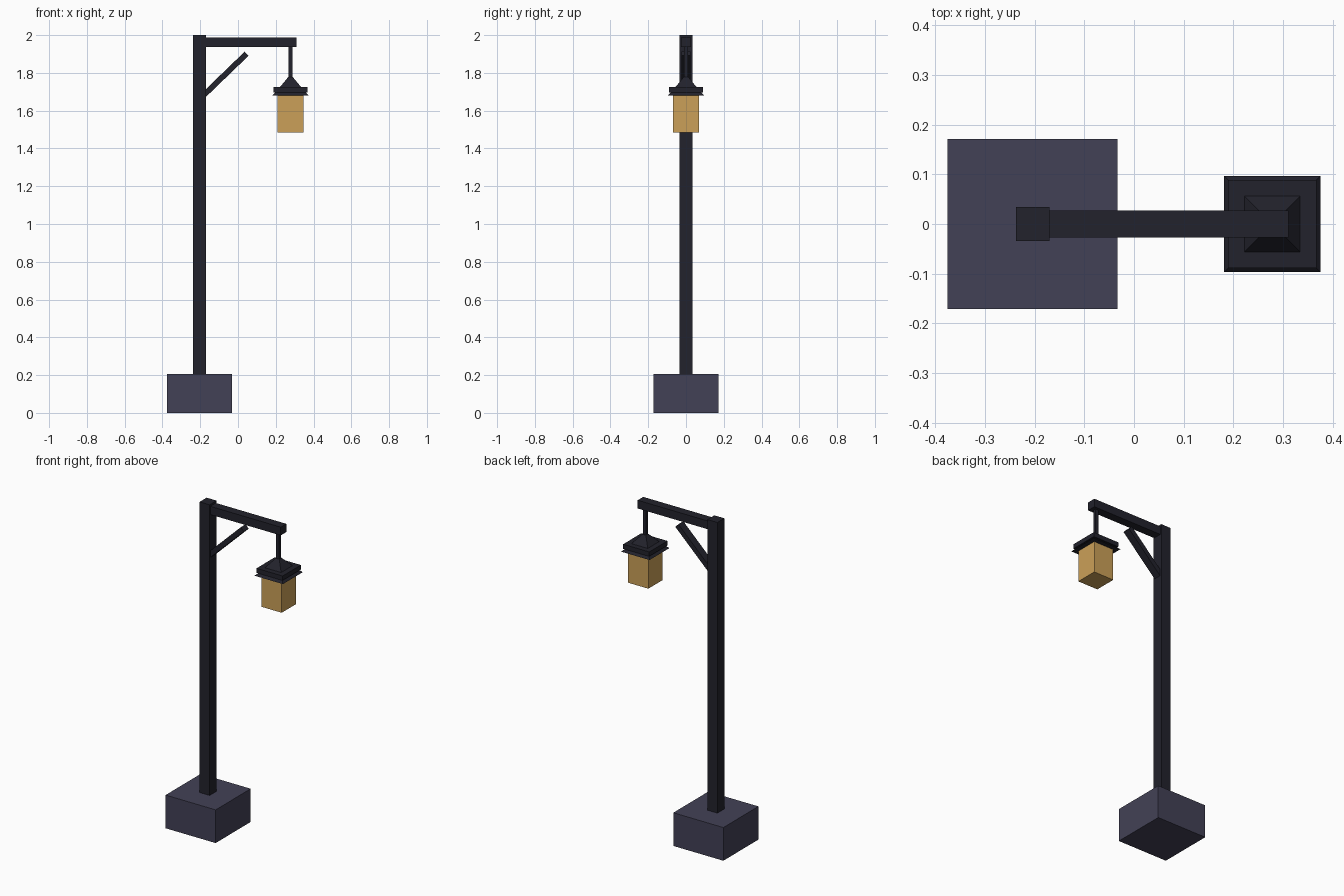
import bpy
import bmesh
from math import radians
from mathutils import Matrix

if "Cube" in bpy.data.objects:
    bpy.data.objects.remove(bpy.data.objects["Cube"], do_unlink=True)


def material(name, rgb):
    mat = bpy.data.materials.new(name)
    mat.use_nodes = True
    colour = (*rgb, 1)
    mat.diffuse_color = colour
    mat.node_tree.nodes["Principled BSDF"].inputs["Base Color"].default_value = colour
    return mat


IRON = material("dark iron", (0.016, 0.016, 0.025))
STONE = material("slate stone", (0.055, 0.053, 0.093))
GLASS = material("amber glass", (0.597, 0.352, 0.098))


def finish(name, bm, mat):
    bmesh.ops.recalc_face_normals(bm, faces=bm.faces)
    mesh = bpy.data.meshes.new(name)
    bm.to_mesh(mesh)
    bm.free()
    mesh.materials.append(mat)
    obj = bpy.data.objects.new(name, mesh)
    bpy.context.collection.objects.link(obj)
    return obj


def box(name, x, z, half_y, mat):
    """Box from x and z ranges, centred on y."""
    bm = bmesh.new()
    size = (x[1] - x[0], 2 * half_y, z[1] - z[0])
    centre = ((x[0] + x[1]) / 2, 0, (z[0] + z[1]) / 2)
    place = Matrix.Translation(centre) @ Matrix.Diagonal((*size, 1))
    bmesh.ops.create_cube(bm, size=1, matrix=place)
    return finish(name, bm, mat)


def square_loft(name, x, profile, mat):
    """Closed solid of stacked squares, profile = (half width, height)."""
    bm = bmesh.new()
    corners = ((-1, -1), (1, -1), (1, 1), (-1, 1))
    rings = [[bm.verts.new((x + h * a, h * b, z)) for a, b in corners]
             for h, z in profile]
    for low, high in zip(rings, rings[1:]):
        for i in range(4):
            j = (i + 1) % 4
            bm.faces.new((low[i], low[j], high[j], high[i]))
    bm.faces.new(rings[0][::-1])
    bm.faces.new(rings[-1])
    return finish(name, bm, mat)


POST_X = -0.204
LAMP_X = 0.278

# Footing, post and arm
box("stone_base", (POST_X - 0.171, POST_X + 0.171), (0, 0.205), 0.171, STONE)
box("post", (POST_X - 0.034, POST_X + 0.034), (0.205, 2), 0.034, IRON)
box("arm", (POST_X + 0.034, 0.311), (1.937, 1.988), 0.027, IRON)

# Diagonal brace, its lower end sunk into the post
brace = box("brace", (-0.165, 0.165), (-0.015, 0.015), 0.024, IRON)
brace.data.transform(Matrix.Translation((-0.073, 0, 1.787))
                     @ Matrix.Rotation(radians(-44), 4, "Y"))

# Hanging lantern
box("hanger_rod", (LAMP_X - 0.01, LAMP_X + 0.01), (1.76, 1.937), 0.01, IRON)
square_loft("lantern_roof", LAMP_X, [
    (0.097, 1.68), (0.08, 1.697), (0.089, 1.697),
    (0.089, 1.725), (0.056, 1.725), (0.012, 1.778)], IRON)
box("lantern_glass", (LAMP_X - 0.069, LAMP_X + 0.069), (1.485, 1.68), 0.069, GLASS)
